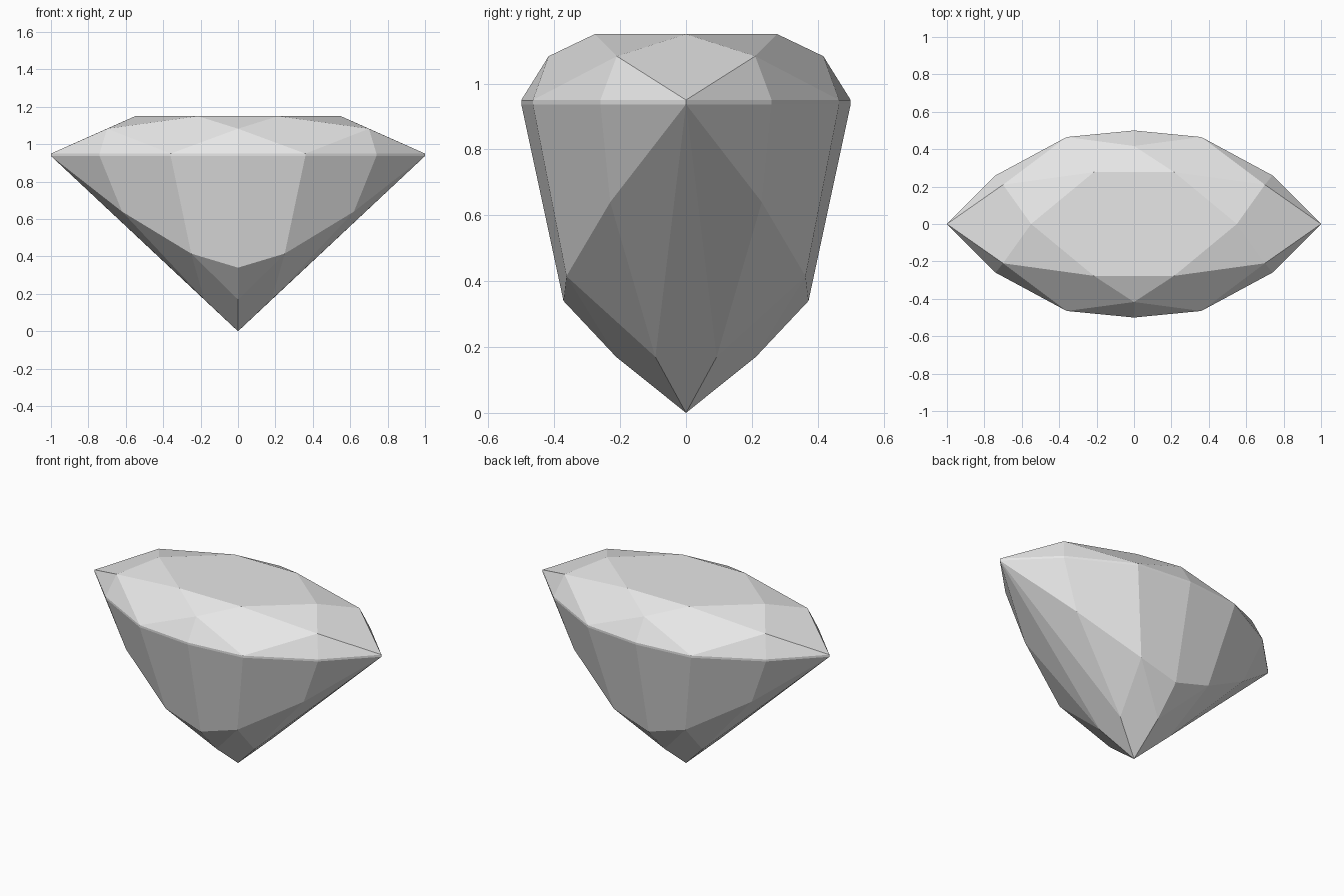
import bpy
import bmesh
import math
from mathutils import Vector

cube = bpy.data.objects.get("Cube")
if cube:
    bpy.data.objects.remove(cube, do_unlink=True)

# One flat pale grey for the whole stone
grey = bpy.data.materials.new("pale grey")
grey.use_nodes = True
colour = (0.8, 0.8, 0.8, 1)
grey.diffuse_color = colour
grey.node_tree.nodes["Principled BSDF"].inputs["Base Color"].default_value = colour

# Girdle outline for one quarter, from the tip to the middle of the long side
outline = [(1, 0), (0.74, 0.26), (0.36, 0.465), (0, 0.5)]
upper = [(x, y, 0.95) for x, y in outline]
lower = [(x, y, 0.937) for x, y in outline]
g_tip, g_end, g_side, g_mid = upper
b_tip, b_end, b_side, b_mid = lower

# Table corners and the crown points between them
t_centre, t_tip = (0, 0, 1.15), (0.55, 0, 1.15)
t_side, t_mid = (0.215, 0.277, 1.15), (0, 0.277, 1.15)
c_end, c_mid = (0.7, 0.21, 1.083), (0, 0.417, 1.083)

# Pavilion points, from the belt below the girdle down to the culet
p_end, p_side, p_mid = (0.62, 0.23, 0.64), (0.25, 0.363, 0.415), (0, 0.372, 0.34)
l_end, l_mid, culet = (0.18, 0.093, 0.17), (0, 0.212, 0.17), (0, 0, 0)

crown = [
    (t_centre, t_tip, t_side, t_mid),        # table
    (t_tip, t_side, c_end),                  # star facets
    (t_side, t_mid, c_mid),
    (t_tip, c_end, g_tip),                   # kite facets
    (t_side, c_end, g_side, c_mid),
    (c_end, g_tip, g_end),                   # upper girdle facets
    (c_end, g_end, g_side),
    (c_mid, g_side, g_mid),
]

girdle = [(upper[i], upper[i + 1], lower[i + 1], lower[i]) for i in range(3)]

pavilion = [
    (b_tip, b_end, p_end),                   # lower girdle facets
    (b_end, b_side, p_side, p_end),
    (b_side, b_mid, p_mid, p_side),
    (b_tip, p_end, l_end),                   # long facets
    (p_end, p_side, l_end),
    (p_side, p_mid, l_mid),
    (culet, l_end, b_tip),                   # main facets
    (culet, l_end, p_side, l_mid),
]


def build(name, quarter):
    """Mirror a quarter of facets around both axes into one flat-faced part."""
    bm = bmesh.new()
    inside = Vector((0, 0, 0.7))
    for sx in (1, -1):
        for sy in (1, -1):
            for facet in quarter:
                face = bm.faces.new([bm.verts.new((sx * x, sy * y, z)) for x, y, z in facet])
                face.normal_update()
                if face.normal.dot(face.calc_center_median() - inside) < 0:
                    face.normal_flip()
    bmesh.ops.remove_doubles(bm, verts=bm.verts, dist=0.0005)
    # Join facet halves that meet flat on the mirror planes
    bmesh.ops.dissolve_limit(bm, angle_limit=math.radians(1.5),
                             verts=bm.verts, edges=bm.edges)
    mesh = bpy.data.meshes.new(name)
    bm.to_mesh(mesh)
    bm.free()
    mesh.materials.append(grey)
    bpy.context.collection.objects.link(bpy.data.objects.new(name, mesh))


build("crown", crown)
build("girdle", girdle)
build("pavilion", pavilion)
